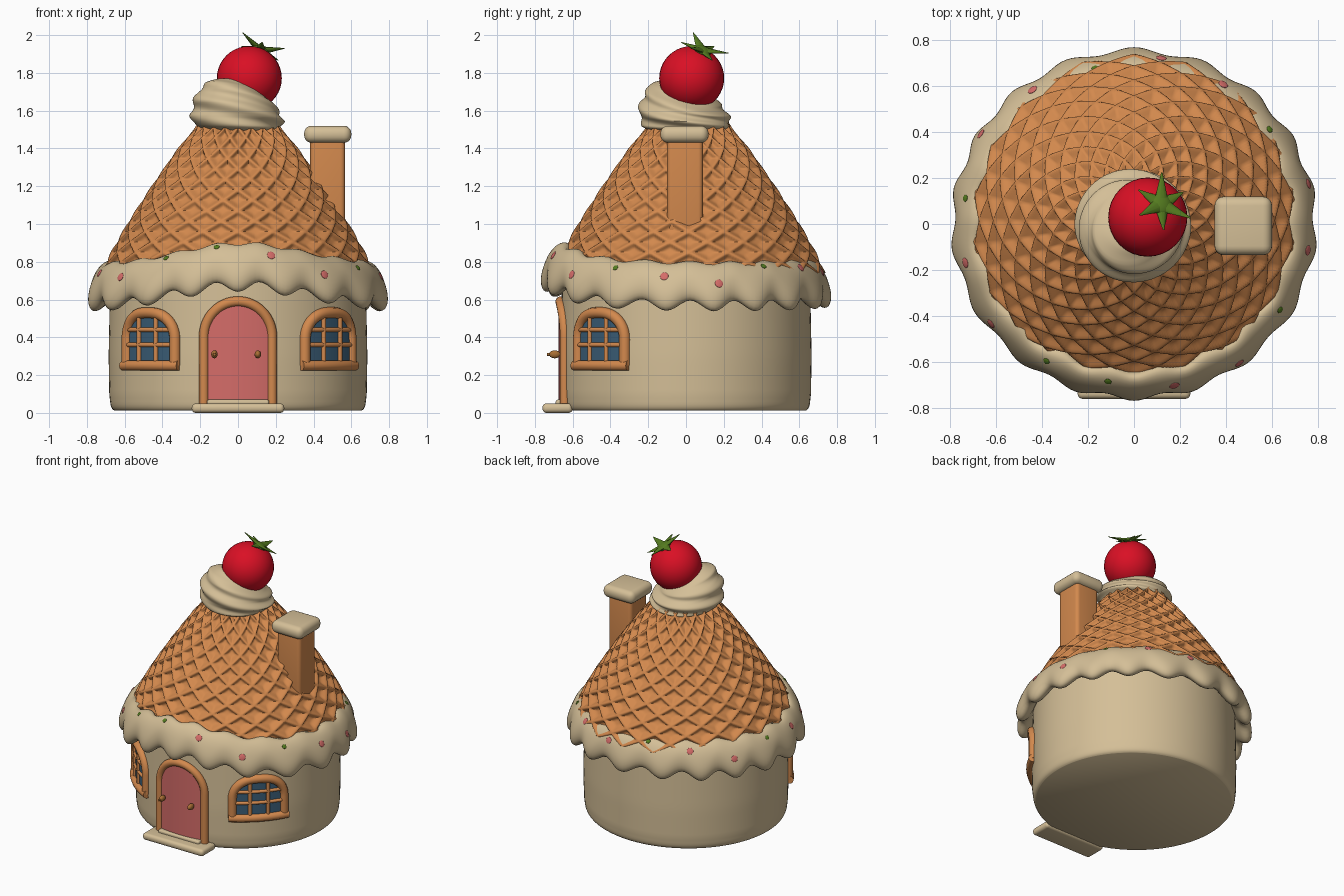
import bpy, bmesh, math
from mathutils import Vector, Matrix
from math import sin, cos, pi, radians

if "Cube" in bpy.data.objects:
    bpy.data.objects.remove(bpy.data.objects["Cube"])

RX, RY = 0.685, 0.665          # wall radii


def material(name, rgb):
    m = bpy.data.materials.new(name)
    m.diffuse_color = (*rgb, 1)
    m.use_nodes = True
    m.node_tree.nodes["Principled BSDF"].inputs["Base Color"].default_value = m.diffuse_color
    return m


CREAM = material("cream", (0.66, 0.52, 0.31))
WAFFLE = material("waffle_orange", (0.65, 0.25, 0.075))
RED = material("berry_red", (0.70, 0.005, 0.018))
GREEN = material("leaf_green", (0.09, 0.20, 0.014))
PINK = material("pink", (0.66, 0.15, 0.14))
BLUE = material("window_blue", (0.045, 0.115, 0.19))
GOLD = material("handle_gold", (0.40, 0.16, 0.035))


def finish(ob, mat, angle=50):
    ob.data.materials.clear()
    ob.data.materials.append(mat)
    bpy.ops.object.select_all(action='DESELECT')
    ob.select_set(True)
    bpy.context.view_layer.objects.active = ob
    bpy.ops.object.shade_smooth_by_angle(angle=radians(angle))
    return ob


def from_bmesh(name, bm, mat, angle=50):
    bmesh.ops.recalc_face_normals(bm, faces=bm.faces)
    me = bpy.data.meshes.new(name)
    bm.to_mesh(me)
    bm.free()
    ob = bpy.data.objects.new(name, me)
    bpy.context.collection.objects.link(ob)
    return finish(ob, mat, angle)


def surface(name, fn, nu, nv, mat, loop_v=False, angle=60):
    """Grid closed around u; v is either closed too or capped at both ends."""
    bm = bmesh.new()
    rows = nv if loop_v else nv + 1
    g = [[bm.verts.new(fn(2 * pi * i / nu, j / nv)) for i in range(nu)] for j in range(rows)]
    for j in range(nv):
        a, b = g[j], g[(j + 1) % rows]
        for i in range(nu):
            k = (i + 1) % nu
            bm.faces.new((a[i], a[k], b[k], b[i]))
    if not loop_v:
        bm.faces.new(g[0])
        bm.faces.new(g[-1])
    return from_bmesh(name, bm, mat, angle)


def lerp_profile(pts, t):
    """Radius at parameter t from (t, r) pairs."""
    for (t0, r0), (t1, r1) in zip(pts, pts[1:]):
        if t <= t1:
            return r0 + (r1 - r0) * (t - t0) / (t1 - t0)
    return pts[-1][1]


def on_wall(ang, u, z, off=0.0):
    """Point on the curved wall: ang from the front, u along the wall."""
    a = ang + u / 0.675
    return Vector(((RX + off) * sin(a), -(RY + off) * cos(a), z))


def tube(name, pts, r, mat, closed=False):
    cu = bpy.data.curves.new(name, 'CURVE')
    cu.dimensions = '3D'
    cu.bevel_depth, cu.bevel_resolution, cu.use_fill_caps = r, 3, True
    sp = cu.splines.new('POLY')
    sp.points.add(len(pts) - 1)
    for p, q in zip(sp.points, pts):
        p.co = (*q, 1)
    sp.use_cyclic_u = closed
    ob = bpy.data.objects.new(name, cu)
    bpy.context.collection.objects.link(ob)
    bpy.ops.object.select_all(action='DESELECT')
    ob.select_set(True)
    bpy.context.view_layer.objects.active = ob
    bpy.ops.object.convert(target='MESH')
    return finish(bpy.context.view_layer.objects.active, mat, 60)


def panel(name, ang, w, z0, top, off, mat, n=24):
    """Thin arched plate that follows the wall."""
    bm = bmesh.new()
    us = [w * sin(pi / 2 * (2 * i / n - 1)) for i in range(n + 1)]
    lo = [bm.verts.new(on_wall(ang, u, z0, off)) for u in us]
    hi = [bm.verts.new(on_wall(ang, u, top(u), off)) for u in us]
    for i in range(n):
        bm.faces.new((lo[i], lo[i + 1], hi[i + 1], hi[i]))
    return from_bmesh(name, bm, mat)


def arch_path(ang, w, z0, top, off, n=32):
    us = [w * sin(pi / 2 * (2 * i / n - 1)) for i in range(n + 1)]
    sides = [on_wall(ang, -w, z0, off)], [on_wall(ang, w, z0, off)]
    return sides[0] + [on_wall(ang, u, top(u), off) for u in us] + sides[1]


def block(name, loc, size, bevel, mat):
    bm = bmesh.new()
    bmesh.ops.create_cube(bm, size=1, matrix=Matrix.Translation(loc) @ Matrix.Diagonal((*size, 1)))
    bmesh.ops.bevel(bm, geom=bm.edges[:], offset=bevel, segments=5, profile=0.5, affect='EDGES')
    return from_bmesh(name, bm, mat)


def ball(name, loc, scale, mat, rot=None):
    bm = bmesh.new()
    m = Matrix.Translation(loc) @ (rot or Matrix()) @ Matrix.Diagonal((*scale, 1))
    bmesh.ops.create_uvsphere(bm, u_segments=32, v_segments=20, radius=1, matrix=m)
    return from_bmesh(name, bm, mat)


# Round wall with softened foot
WALL = [(0.012, 0.955), (0.02, 0.972), (0.04, 0.985), (0.1, 0.995), (0.3, 1.0), (0.8, 0.985)]


def wall(u, v):
    z = 0.012 + 0.788 * v ** 2
    r = lerp_profile(WALL, z)
    return RX * r * sin(u), -RY * r * cos(u), z


surface("wall", wall, 96, 24, CREAM)

# Waffle roof: crossed spiral ridges on a cone
ROOF = [(0.74, 0.725), (0.85, 0.675), (1.0, 0.59), (1.2, 0.46), (1.4, 0.32), (1.5, 0.235), (1.57, 0.19)]


def roof(u, v):
    z = 0.74 + 0.83 * v
    p, f = 20 * u / (2 * pi), 7.5 * v
    ridge = max(abs(cos(pi * (p + f))) ** 5, abs(cos(pi * (p - f))) ** 5)
    r = lerp_profile(ROOF, z) - 0.034 * (1 - ridge)
    return r * sin(u), 0.015 - r * cos(u), z


surface("waffle_roof", roof, 320, 120, WAFFLE, angle=75)


# Dripping icing rim, lifted over the door
def icing(u, v, grow=0.0):
    a = 2 * pi * v
    s, t = (0.12 + grow) * cos(a), (0.056 + grow) * sin(a)
    d = (u + pi) % (2 * pi) - pi
    lift = 0.085 * math.exp(-(d / 0.6) ** 2)
    wave = cos(18 * u + 0.6 * sin(3 * u))
    r = 0.717 - 0.35 * s + 0.94 * t + 0.012 * wave
    z = 0.69 + lift + 0.94 * s + 0.35 * t - wave * (0.028 if s < 0 else 0.028 - 0.16 * s)
    return Vector((r * sin(u) * 1.005, -r * cos(u) * 0.965, z + 0.01 * sin(2 * u + 1)))


surface("icing_rim", icing, 216, 28, CREAM, loop_v=True)

# Sprinkles lying on the icing
for i in range(16):
    u, v = radians(-9 + 22.5 * i), 0.14 + 0.05 * (i % 3)
    p = icing(u, v)
    n = (icing(u + 0.01, v) - p).cross(icing(u, v + 0.01) - p).normalized()
    if n.dot(Vector((p.x, p.y, 0.3))) < 0:
        n = -n
    s = 0.022 if i % 3 else 0.015
    ball("sprinkle", p, (s, s, 0.005), PINK if i % 3 else GREEN, n.to_track_quat('Z', 'Y').to_matrix().to_4x4())

# Door, frame, knobs and step
door_top = lambda u: 0.40 + 0.19 * max(0, 1 - (u / 0.18) ** 2) ** 0.5
panel("door", 0, 0.178, 0.05, door_top, 0.009, PINK)
tube("door_frame", arch_path(0, 0.18, 0.05, door_top, 0.0), 0.027, WAFFLE)
for x in (-0.125, 0.105):
    ball("door_knob", (x, -0.695, 0.31), (0.017, 0.03, 0.021), GOLD)
tube("knob_pin", [(-0.125, -0.69, 0.31), (-0.125, -0.735, 0.31)], 0.008, GOLD)
block("door_step", (0, -0.68, 0.025), (0.49, 0.16, 0.05), 0.022, CREAM)
block("door_sill", (0, -0.665, 0.055), (0.33, 0.05, 0.03), 0.012, CREAM)

# Two arched windows with bars and ledge
win_top = lambda u: 0.39 + 0.14 * max(0, 1 - abs(u / 0.175) ** 2.6) ** 0.5
for side, ang in (("right", radians(46)), ("left", radians(-44))):
    panel("window_pane_" + side, ang, 0.175, 0.25, win_top, 0.006, BLUE)
    tube("window_frame_" + side, arch_path(ang, 0.175, 0.25, win_top, 0.0), 0.03, WAFFLE)
    tube("window_ledge_" + side, [on_wall(ang, -0.2 + 0.04 * i, 0.25, 0.008) for i in range(11)], 0.028, WAFFLE)
    for u in (-0.06, 0.06):
        tube("window_post_" + side, [on_wall(ang, u, 0.25, 0.008), on_wall(ang, u, win_top(u), 0.008)], 0.013, WAFFLE)
    for z in (0.36, 0.44):
        tube("window_bar_" + side, [on_wall(ang, -0.17 + 0.034 * i, z, 0.008) for i in range(11)], 0.012, WAFFLE)

# Chimney with puffy cap
block("chimney", (0.475, -0.005, 1.2), (0.185, 0.19, 0.52), 0.025, WAFFLE)
block("chimney_cap", (0.475, -0.008, 1.475), (0.25, 0.255, 0.09), 0.04, CREAM)

# Swirled cream dollop leaning to the front left
CREAM_PROFILE = [(0, 0.18), (0.08, 0.225), (0.25, 0.243), (0.45, 0.232), (0.65, 0.20), (0.8, 0.16), (0.92, 0.10), (1, 0.02)]


def dollop(u, v):
    r = lerp_profile(CREAM_PROFILE, v) * (1 + 0.045 * sin(u * 2 + 20 * v))
    x, y = r * sin(u), -r * cos(u)
    h = 0.27 * v * (1 - 1.5 * (0.6 * x + 0.7 * y))
    return x - 0.02 * v, y - 0.02 * v, 1.49 + h


surface("cream_dollop", dollop, 96, 40, CREAM)

# Berry and its leafy crown
centre = Vector((0.06, 0.03, 1.772))
ball("berry", centre, (0.172, 0.172, 0.17), RED)
axis = Vector((0.35, 0.33, 0.88)).normalized()
crown = Matrix.Translation(centre + axis * 0.168) @ axis.to_track_quat('Z', 'Y').to_matrix().to_4x4()
bm = bmesh.new()
bmesh.ops.create_uvsphere(bm, u_segments=16, v_segments=8, radius=1,
                          matrix=crown @ Matrix.Diagonal((0.05, 0.05, 0.022, 1)))
for i in range(6):
    length = 0.12 + 0.02 * (i % 2)
    m = (crown @ Matrix.Rotation(2 * pi * i / 6 + 0.3, 4, 'Z') @ Matrix.Rotation(radians(88 - 12 * (i % 2)), 4, 'Y')
         @ Matrix.Diagonal((0.45, 1, 1, 1)) @ Matrix.Translation((0, 0, length / 2)))
    bmesh.ops.create_cone(bm, cap_ends=True, segments=10, radius1=0.036, radius2=0.003, depth=length, matrix=m)
from_bmesh("berry_leaves", bm, GREEN)
